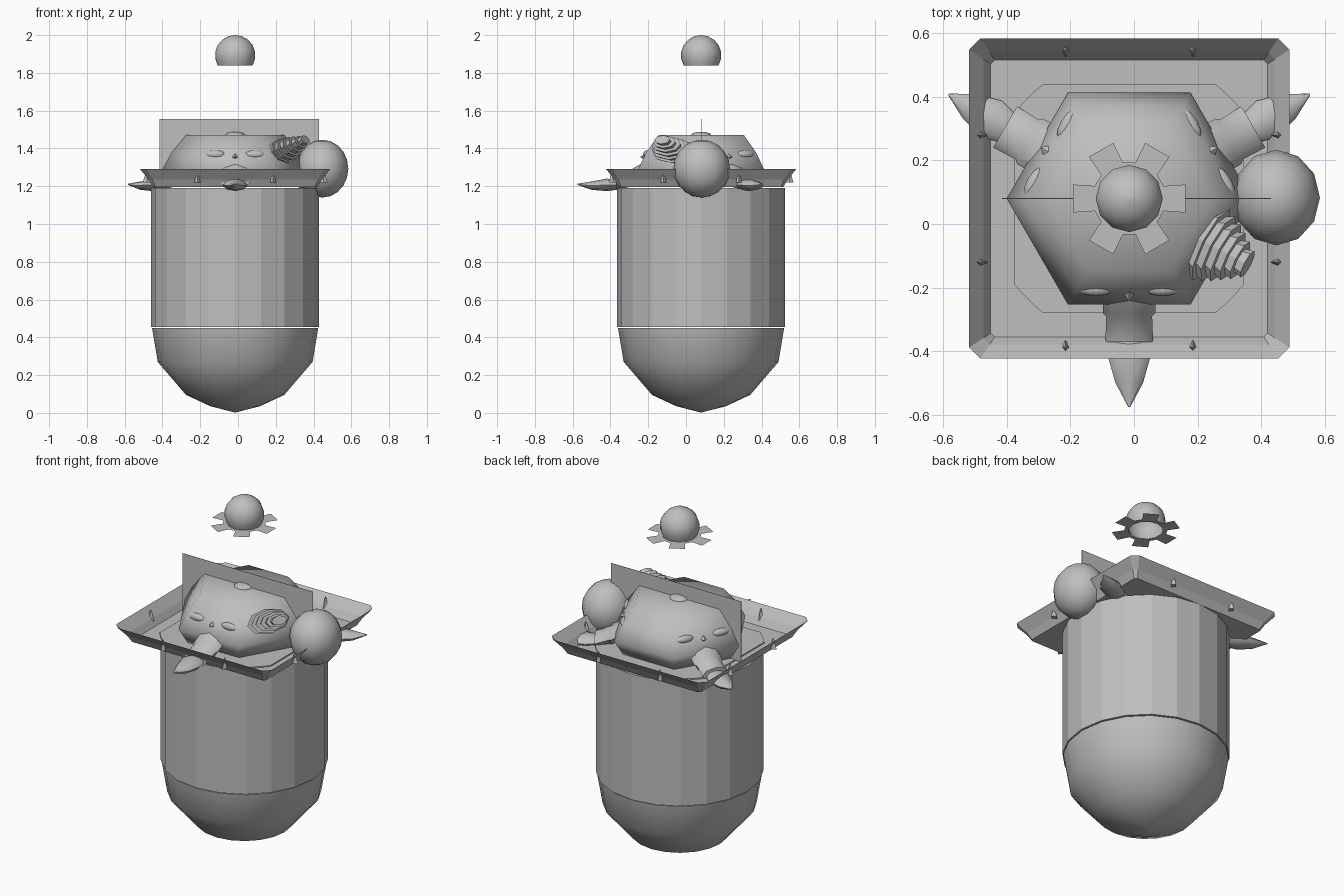
import bpy, bmesh, math
from mathutils import Matrix, Vector

if "Cube" in bpy.data.objects:
    bpy.data.objects.remove(bpy.data.objects["Cube"])

CENTRE = Vector((-0.015, 0.08, 0))   # shared vertical axis of the body
THIRDS = {"front": 0, "back_left": 120, "back_right": 240}

grey = bpy.data.materials.new("plain_grey")
grey.use_nodes = True
grey.diffuse_color = (0.52, 0.52, 0.52, 1)
grey.node_tree.nodes["Principled BSDF"].inputs["Base Color"].default_value = (0.52, 0.52, 0.52, 1)


def finish(name, bm, turn=0, smooth=None):
    """Turn a bmesh built around the axis into a named object."""
    bmesh.ops.recalc_face_normals(bm, faces=bm.faces)
    mesh = bpy.data.meshes.new(name)
    bm.to_mesh(mesh)
    bm.free()
    mesh.materials.append(grey)
    ob = bpy.data.objects.new(name, mesh)
    bpy.context.collection.objects.link(ob)
    ob.location = CENTRE
    ob.rotation_euler.z = math.radians(turn)
    if smooth:
        bpy.ops.object.select_all(action='DESELECT')
        ob.select_set(True)
        bpy.context.view_layer.objects.active = ob
        bpy.ops.object.shade_smooth_by_angle(angle=math.radians(smooth))
    return ob


def loft(bm, rings, start=False, end=False):
    """Skin a list of equally long point rings, with optional caps."""
    rows = [[bm.verts.new(p) for p in ring] for ring in rings]
    n = len(rows[0])
    for a, b in zip(rows, rows[1:]):
        for i in range(n):
            j = (i + 1) % n
            bm.faces.new((a[i], a[j], b[j], b[i]))
    if start:
        bm.faces.new(rows[0])
    if end:
        bm.faces.new(rows[-1])


def circle(r, z, n):
    return [(r * math.cos(math.tau * i / n), r * math.sin(math.tau * i / n), z) for i in range(n)]


def lathe(name, profile, n, start=False, end=False, smooth=None):
    bm = bmesh.new()
    loft(bm, [circle(r, z, n) for r, z in profile], start, end)
    return finish(name, bm, 0, smooth)


def ball(name, pos, size, u=10, v=8, turn=0, tilt=0):
    bm = bmesh.new()
    place = Matrix.Translation(pos) @ Matrix.Rotation(tilt, 4, 'Y') @ Matrix.Diagonal((*size, 1))
    bmesh.ops.create_uvsphere(bm, u_segments=u, v_segments=v, radius=1, matrix=place)
    return finish(name, bm, turn, 80)


def chamfered_square(h, z, c):
    pts = []
    for k in range(4):
        rot = Matrix.Rotation(k * math.pi / 2, 3, 'Z')
        pts += [rot @ Vector((h, h - c, z)), rot @ Vector((h - c, h, z))]
    return pts


# Faceted body with a rounded underside
lathe("body_cylinder", [(0.445, 0.455), (0.445, 1.19)], 20, True, True)
lathe("body_underside", [(0.005, 0.003), (0.13, 0.035), (0.26, 0.095), (0.41, 0.27), (0.44, 0.45)],
      20, True, True, 60)

# Flared square tray
bm = bmesh.new()
loft(bm, [chamfered_square(0.435, 1.195, 0.012), chamfered_square(0.458, 1.235, 0.02),
          chamfered_square(0.503, 1.29, 0.035)], start=True)
finish("tray", bm)

# Notched plate lying on the tray floor
bm = bmesh.new()
corner = [(0.36, 0.27), (0.33, 0.305), (0.305, 0.33), (0.27, 0.36)]
outline = [Matrix.Rotation(k * math.pi / 2, 2) @ Vector(p) for k in range(4) for p in corner]
loft(bm, [[(p.x, p.y, z) for p in outline] for z in (1.197, 1.204)], True, True)
finish("tray_floor_plate", bm)

# Little wedges on the tray walls
bm = bmesh.new()
for k in range(4):
    for side in (-1, 1):
        place = (Matrix.Rotation(k * math.pi / 2, 4, 'Z') @ Matrix.Translation((side * 0.2, -0.467, 1.25))
                 @ Matrix.Diagonal((0.016, 0.022, 1, 1)))
        bmesh.ops.create_cone(bm, cap_ends=True, segments=4, radius1=1, radius2=0.2, depth=0.06, matrix=place)
finish("tray_wedges", bm)

# Six-sided head and the small knob on it
lathe("head", [(0.33, 1.2), (0.385, 1.29), (0.335, 1.38), (0.26, 1.472)], 6, True, True, 65)
ball("head_knob", (0, 0, 1.47), (0.055, 0.055, 0.018))

# Three arms with pointed tips, each under a small face
arm = [(0.27, 1.29, 0.085, 0.055), (0.36, 1.245, 0.082, 0.05), (0.37, 1.24, 0.072, 0.042),
       (0.45, 1.215, 0.075, 0.035)]
tip = [(0.44, 1.207, 0.05, 0.025), (0.5, 1.207, 0.066, 0.033), (0.58, 1.203, 0.043, 0.022),
       (0.655, 1.21, 0.003, 0.003)]


def limb(name, stations, turn):
    bm = bmesh.new()
    loft(bm, [[(w * math.cos(a), -d, z + h * math.sin(a)) for a in
               (math.tau * i / 8 for i in range(8))] for d, z, w, h in stations], True, True)
    finish(name, bm, turn, 40)


for label, turn in THIRDS.items():
    limb(label + "_arm", arm, turn)
    limb(label + "_arm_tip", tip, turn)
    for side, word in ((-1, "right"), (1, "left")):
        ball(f"{label}_{word}_eye", (side * 0.105, -0.285, 1.368), (0.055, 0.022, 0.022), turn=turn)
    bm = bmesh.new()
    place = (Matrix.Translation((0, -0.29, 1.355)) @ Matrix.Rotation(math.pi / 2, 4, 'X')
             @ Matrix.Diagonal((0.048, 0.038, 1, 1)))
    bmesh.ops.create_cone(bm, cap_ends=True, segments=4, radius1=1, radius2=0.05, depth=0.06, matrix=place)
    finish(label + "_nose", bm, turn)

# Stepped shell horn on the head
bm = bmesh.new()
rings = []
STEPS = 6
for s in range(STEPS):
    for along, grow in ((s, 0.88), (s + 1, 1.0)):
        r = (0.125 - 0.1 * (s / STEPS) ** 1.3) * grow
        rings.append([(r * math.cos(a), 0.55 * r * math.sin(a), 0.17 * along / STEPS)
                      for a in (math.tau * i / 8 for i in range(8))])
loft(bm, rings, True, True)
axis = Vector((0.8, -0.42, 0.42)).normalized()
across = Vector((0.42, 0.8, 0)).normalized()
frame = Matrix((across, axis.cross(across), axis)).transposed().to_4x4()
bm.transform(Matrix.Translation((0.235, -0.135, 1.375)) @ frame)
finish("shell_horn", bm)

# Side ball and the upright sheet through the head
ball("side_ball", (0.462, 0.003, 1.293), (0.137, 0.15, 0.153), 12, 10)
bm = bmesh.new()
loft(bm, [[(x, y, z) for x, y in ((-0.4, -0.001), (0.445, -0.001), (0.445, 0.001), (-0.4, 0.001))]
          for z in (1.2, 1.555)], True, True)
finish("upright_sheet", bm)

# Floating dome, open underneath
R, MID = 0.107, 1.893
angles = [math.radians(a) for a in (-30, -10, 10, 30, 50, 70, 88)]
lathe("floating_dome", [(R * math.cos(a), MID + R * math.sin(a)) for a in angles], 12, end=True, smooth=60)

# Flat collar with six flared tabs
bm = bmesh.new()
inner, outer = [], []
for k in range(6):
    for deg, r in ((-20, 0.115), (-14, 0.182), (14, 0.182), (20, 0.115)):
        a = math.radians(60 * k + deg)
        inner.append((0.092 * math.cos(a), 0.092 * math.sin(a), 1.84))
        outer.append((r * math.cos(a), r * math.sin(a), 1.84))
loft(bm, [inner, outer])
finish("dome_collar", bm)
